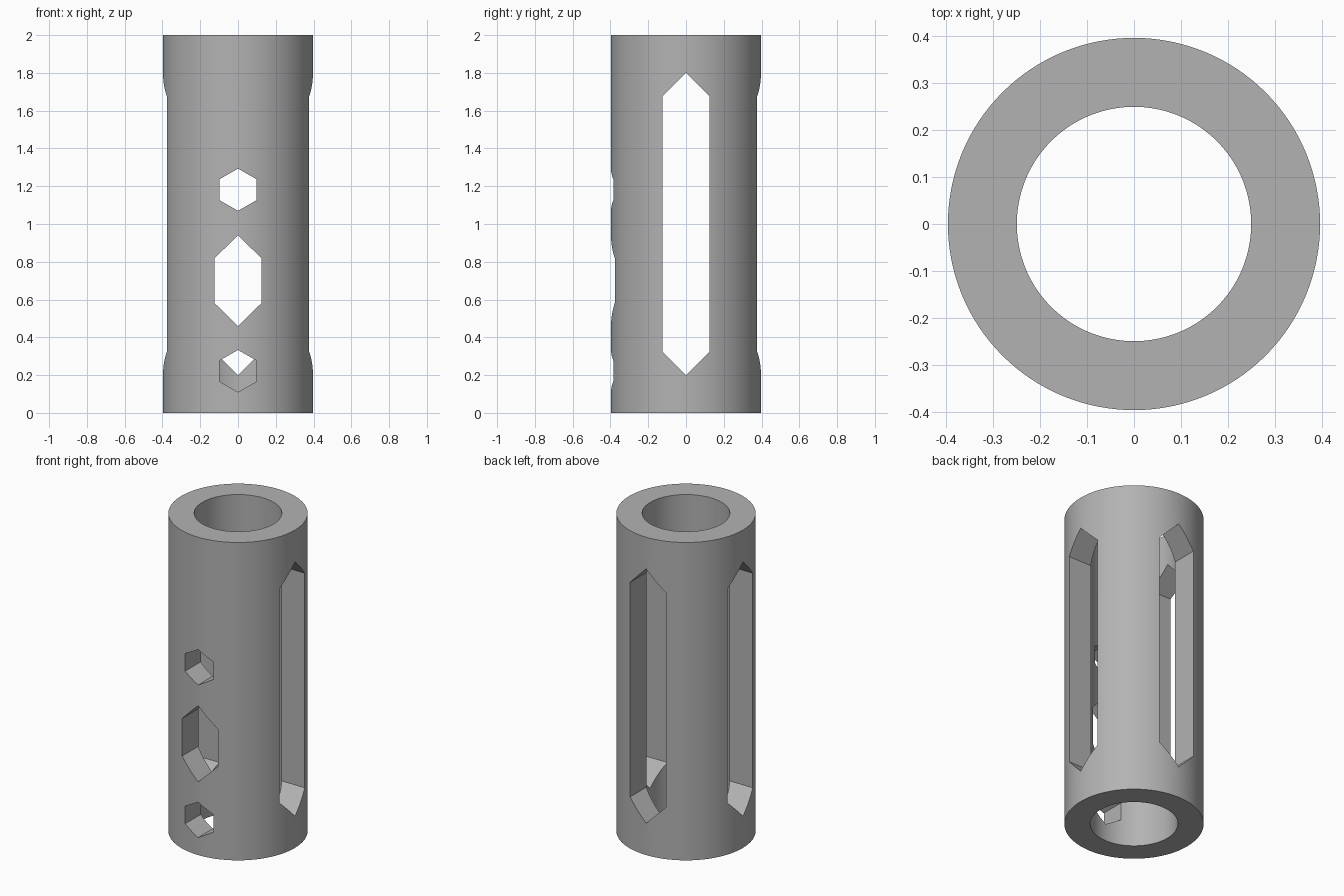
import bpy, bmesh, math
from mathutils import Matrix

if "Cube" in bpy.data.objects:
    bpy.data.objects.remove(bpy.data.objects["Cube"])

SIDES = 128
R_OUT, R_IN, HEIGHT = 0.397, 0.25, 2.0

grey = bpy.data.materials.new("grey")
grey.diffuse_color = (0.45, 0.45, 0.45, 1)
grey.use_nodes = True
grey.node_tree.nodes["Principled BSDF"].inputs["Base Color"].default_value = grey.diffuse_color


def make_object(name, bm):
    bmesh.ops.recalc_face_normals(bm, faces=bm.faces)
    mesh = bpy.data.meshes.new(name)
    bm.to_mesh(mesh)
    bm.free()
    mesh.materials.append(grey)
    obj = bpy.data.objects.new(name, mesh)
    bpy.context.collection.objects.link(obj)
    return obj


# Tube: a rectangular wall section turned around the z axis
bm = bmesh.new()
rings = []
for r, z in [(R_OUT, 0), (R_OUT, HEIGHT), (R_IN, HEIGHT), (R_IN, 0)]:
    angles = [2 * math.pi * i / SIDES for i in range(SIDES)]
    rings.append([bm.verts.new((r * math.cos(a), r * math.sin(a), z)) for a in angles])
for k in range(4):
    a, b = rings[k], rings[(k + 1) % 4]
    for i in range(SIDES):
        j = (i + 1) % SIDES
        bm.faces.new((a[i], a[j], b[j], b[i]))
tube = make_object("slotted_tube", bm)


def cut_slot(name, direction, half_width, bottom, top, point):
    """Cut a hexagonal opening with pointed ends through one wall of the tube.
    direction is in degrees from the front, counter-clockwise seen from above."""
    outline = [(0, bottom), (half_width, bottom + point), (half_width, top - point),
               (0, top), (-half_width, top - point), (-half_width, bottom + point)]
    bm = bmesh.new()
    face = bm.faces.new([bm.verts.new((x, -0.6, z)) for x, z in outline])
    grown = bmesh.ops.extrude_face_region(bm, geom=[face])["geom"]
    bmesh.ops.translate(bm, vec=(0, 0.52, 0),
                        verts=[g for g in grown if isinstance(g, bmesh.types.BMVert)])
    bm.transform(Matrix.Rotation(math.radians(direction), 4, "Z"))
    cutter = make_object(name, bm)
    mod = tube.modifiers.new(name, "BOOLEAN")
    mod.operation, mod.solver, mod.object = "DIFFERENCE", "EXACT", cutter
    bpy.context.view_layer.objects.active = tube
    bpy.ops.object.modifier_apply(modifier=name)
    bpy.data.objects.remove(cutter)


# Long slots on both sides and the back
for side, angle in (("right", 90), ("back", 180), ("left", 270)):
    cut_slot(side + "_slot", angle, 0.125, 0.20, 1.80, 0.125)

# Front column: small hexagon, short slot, small hexagon
cut_slot("lower_hole", 0, 0.098, 0.11, 0.333, 0.056)
cut_slot("front_slot", 0, 0.125, 0.46, 0.94, 0.122)
cut_slot("upper_hole", 0, 0.098, 1.07, 1.293, 0.056)

# Smooth round walls, crisp cut edges
bpy.ops.object.select_all(action="DESELECT")
tube.select_set(True)
bpy.context.view_layer.objects.active = tube
bpy.ops.object.shade_smooth_by_angle(angle=math.radians(20))
